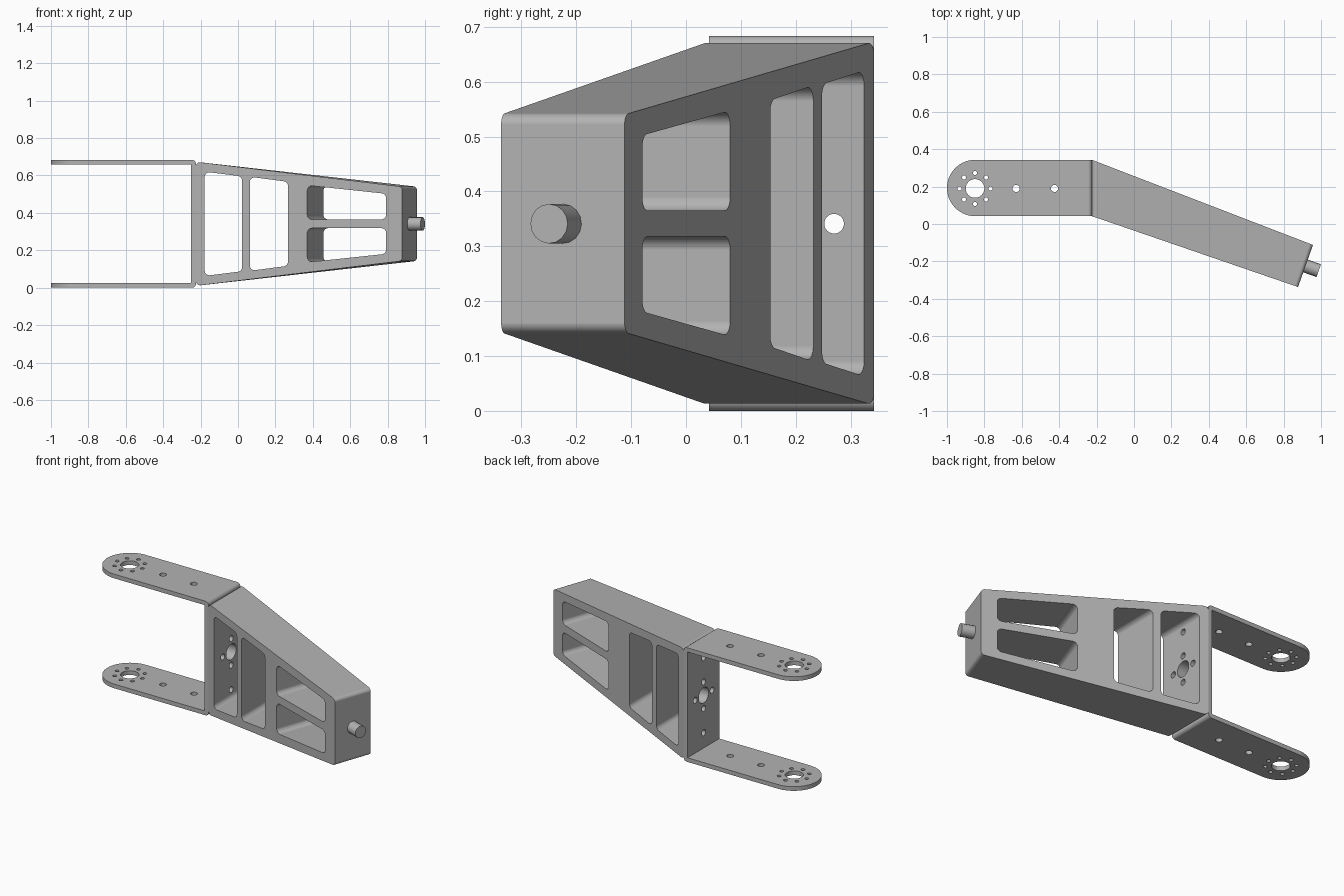
import bpy, bmesh, math
from mathutils import Vector

cube = bpy.data.objects.get("Cube")
if cube:
    bpy.data.objects.remove(cube, do_unlink=True)

grey = bpy.data.materials.new("metal_grey")
grey.use_nodes = True
COLOR = (0.45, 0.45, 0.45, 1)
grey.diffuse_color = COLOR
grey.node_tree.nodes["Principled BSDF"].inputs["Base Color"].default_value = COLOR

HEIGHT, MID_Z = 0.683, 0.341
JOINT_X = -0.225                      # plane where bracket and body meet
FRONT = (Vector((JOINT_X, 0.042)), Vector((0.877, -0.337)))
BACK = (Vector((JOINT_X, 0.343)), Vector((0.957, -0.112)))
TILT = math.radians(-19.6)
AXIS = Vector((math.cos(TILT), math.sin(TILT), 0))
ACROSS = Vector((-AXIS.y, AXIS.x, 0))


def rounded(points, radii, steps=6):
    """2D outline with an arc at each corner."""
    out = []
    for i, (p, r) in enumerate(zip(points, radii)):
        p = Vector(p)
        if r == 0:
            out.append(p)
            continue
        v1 = (Vector(points[i - 1]) - p).normalized()
        v2 = (Vector(points[(i + 1) % len(points)]) - p).normalized()
        half = v1.angle(v2) / 2
        c = p + (v1 + v2).normalized() * (r / math.sin(half))
        s = p + v1 * (r / math.tan(half)) - c
        e = p + v2 * (r / math.tan(half)) - c
        n = steps * 2 if r > 0.1 else steps
        out += [c + s.lerp(e, k / n).normalized() * r for k in range(n + 1)]
    return out


def solid(name, lofts):
    """Object made of closed lofts, each between two matching rings."""
    bm = bmesh.new()
    for ring_a, ring_b in lofts:
        a = [bm.verts.new(p) for p in ring_a]
        b = [bm.verts.new(p) for p in ring_b]
        bm.faces.new(a)
        bm.faces.new(b)
        for i in range(len(a)):
            bm.faces.new((a[i - 1], a[i], b[i], b[i - 1]))
    bmesh.ops.recalc_face_normals(bm, faces=bm.faces)
    mesh = bpy.data.meshes.new(name)
    bm.to_mesh(mesh)
    bm.free()
    mesh.materials.append(grey)
    ob = bpy.data.objects.new(name, mesh)
    bpy.context.collection.objects.link(ob)
    return ob


def activate(ob):
    bpy.ops.object.select_all(action='DESELECT')
    ob.select_set(True)
    bpy.context.view_layer.objects.active = ob


def boolean(ob, lofts, operation='DIFFERENCE'):
    cutter = solid("cutter", lofts)
    cutter.hide_render = True
    mod = ob.modifiers.new("cut", 'BOOLEAN')
    mod.operation, mod.solver, mod.object = operation, 'EXACT', cutter
    activate(ob)
    bpy.ops.object.modifier_apply(modifier=mod.name)
    bpy.data.objects.remove(cutter, do_unlink=True)


def finish(ob):
    activate(ob)
    bpy.ops.object.shade_smooth_by_angle(angle=math.radians(30))
    ob.modifiers.new("flat_normals", 'WEIGHTED_NORMAL').keep_sharp = True


def cylinder(start, end, radius, sides=20):
    start, end = Vector(start), Vector(end)
    d = (end - start).normalized()
    u = d.orthogonal().normalized()
    v = d.cross(u)
    ring = [radius * (u * math.cos(t) + v * math.sin(t))
            for t in (math.tau * k / sides for k in range(sides))]
    return [start + p for p in ring], [end + p for p in ring]


# Bolt holes shared by the bracket's web and the body's end wall
MID_Y = 0.19
web_spots = [(MID_Y, MID_Z, 0.047)]
web_spots += [(MID_Y + s * 0.08, MID_Z, 0.018) for s in (-1, 1)]
web_spots += [(MID_Y, MID_Z + s * d, 0.018) for s in (-1, 1) for d in (0.08, 0.225)]
web_holes = [cylinder((-0.32, y, z), (-0.1, y, z), r) for y, z, r in web_spots]

# Bent sheet bracket with two round-ended arms
T = 0.025
inner = JOINT_X - T
section = rounded(
    [(-1.1, 0), (JOINT_X, 0), (JOINT_X, HEIGHT), (-1.1, HEIGHT),
     (-1.1, HEIGHT - T), (inner, HEIGHT - T), (inner, T), (-1.1, T)],
    [0, 0.02, 0.02, 0, 0, 0, 0, 0])
bracket = solid("fork_bracket", [([(x, 0.0, z) for x, z in section],
                                  [(x, 0.4, z) for x, z in section])])
outline = rounded([(-1, 0.042), (-0.1, 0.042), (-0.1, 0.343), (-1, 0.343)],
                  [0.15, 0, 0, 0.15])
boolean(bracket, [([(x, y, -0.1) for x, y in outline],
                   [(x, y, 0.8) for x, y in outline])], 'INTERSECT')

# Arm holes: hub, ring of eight, and two along the arm
arm_spots = [(-0.85, MID_Y, 0.05), (-0.63, MID_Y, 0.019), (-0.425, MID_Y, 0.019)]
for k in range(8):
    a = math.tau * k / 8
    arm_spots.append((-0.85 + 0.083 * math.cos(a), MID_Y + 0.083 * math.sin(a), 0.011))
boolean(bracket, [cylinder((x, y, -0.1), (x, y, 0.8), r) for x, y, r in arm_spots])
boolean(bracket, web_holes)
finish(bracket)

# Tapered body: side profile lofted between the front and back sides
profile = rounded([(0, 0.01), (1.13, 0.143), (1.13, 0.54), (0, 0.673)],
                  [0.022, 0.02, 0.02, 0.022])


def side_ring(side):
    return [(*side[0].lerp(side[1], u / 1.13), z) for u, z in profile]


body = solid("tapered_body", [(side_ring(FRONT), side_ring(BACK))])


def window(corners, direction):
    """Rounded cutter through the body, set out on its middle plane."""
    ring = []
    for x, z in rounded(corners, [0.025] * 4):
        ring.append(Vector((x, 0.193 - 0.364 * (x - JOINT_X), z)))
    return [p - direction * 0.4 for p in ring], [p + direction * 0.4 for p in ring]


def tall(x0, x1, low0, low1):
    return window([(x0, low0), (x1, low1), (x1, HEIGHT - low1), (x0, HEIGHT - low0)],
                  Vector((0, 1, 0)))


def short(flip):
    corners = [(0.414, 0.365), (0.833, 0.365), (0.833, 0.502), (0.414, 0.547)]
    if flip:
        corners = [(x, HEIGHT - z) for x, z in corners]
    return window(corners, ACROSS)


boolean(body, [tall(-0.178, 0.022, 0.063, 0.088), tall(0.063, 0.267, 0.09, 0.117),
               short(False), short(True)])
boolean(body, web_holes)
finish(body)

# Round pin on the narrow end
tip = Vector((0.917, -0.2245, MID_Z))
pin = solid("end_pin", [cylinder(tip - AXIS * 0.02, tip + AXIS * 0.075, 0.036, 16)])
finish(pin)
